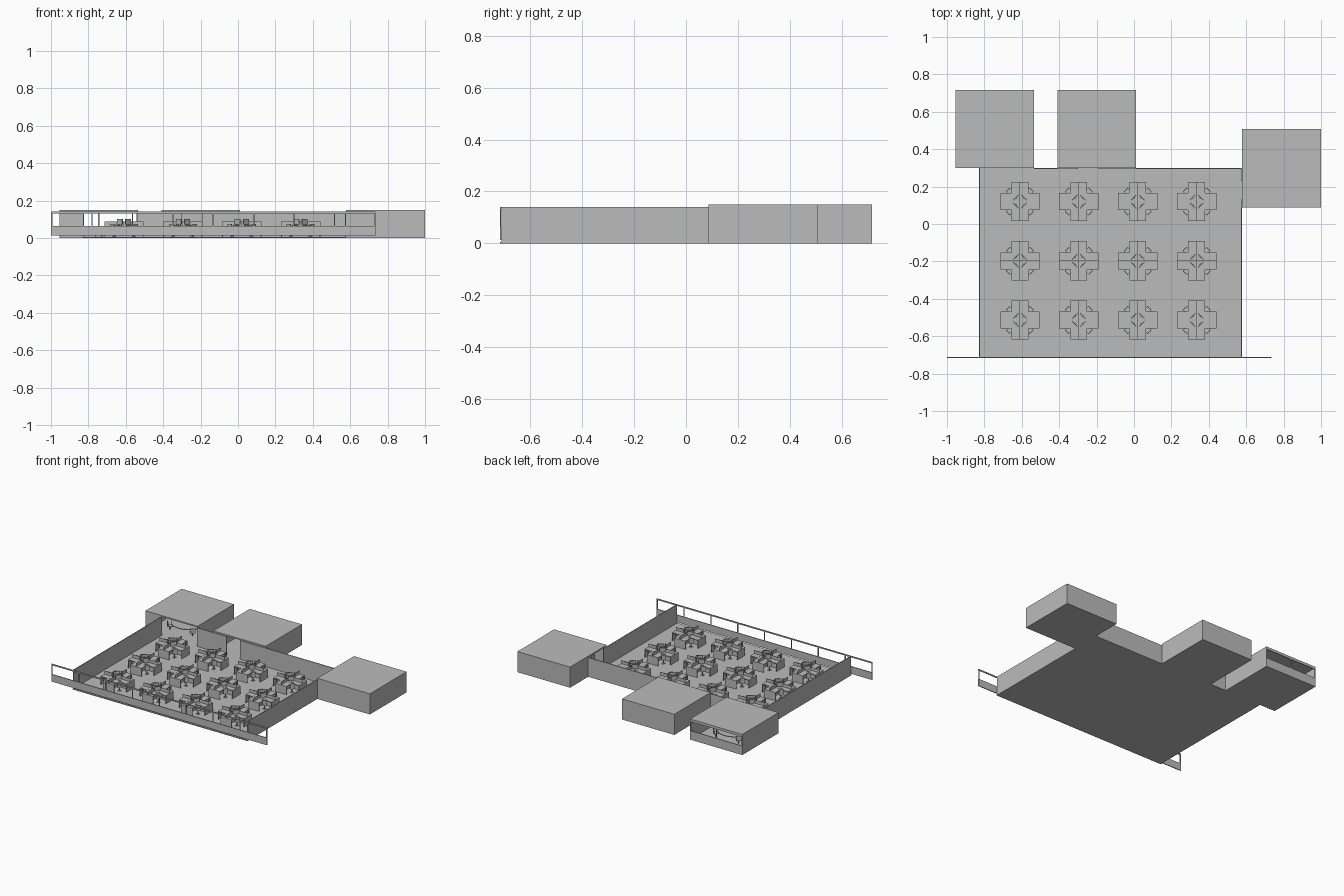
import bpy, bmesh, math
from mathutils import Matrix, Vector

if "Cube" in bpy.data.objects:
    bpy.data.objects.remove(bpy.data.objects["Cube"])

grey = bpy.data.materials.new("plain_grey")
grey.diffuse_color = (0.5, 0.5, 0.5, 1)
grey.use_nodes = True
grey.node_tree.nodes["Principled BSDF"].inputs["Base Color"].default_value = grey.diffuse_color

T = 0.006            # wall thickness
H = 0.14             # wall height
X0, X1, Y0, Y1 = -0.83, 0.577, -0.717, 0.30


def build(name, boxes, xf=Matrix()):
    """One object out of boxes given as (x0, x1, y0, y1, z0, z1)."""
    bm = bmesh.new()
    for x0, x1, y0, y1, z0, z1 in boxes:
        m = Matrix.Translation(((x0 + x1) / 2, (y0 + y1) / 2, (z0 + z1) / 2))
        m = m @ Matrix.Diagonal((x1 - x0, y1 - y0, z1 - z0, 1))
        bmesh.ops.create_cube(bm, size=1, matrix=xf @ m)
    return finish(name, bm)


def finish(name, bm):
    me = bpy.data.meshes.new(name)
    bm.to_mesh(me)
    bm.free()
    me.materials.append(grey)
    ob = bpy.data.objects.new(name, me)
    bpy.context.collection.objects.link(ob)
    return ob


def window_wall(name, x0, x1, y, z0, bays):
    """Sill panel, top rail and evenly spaced mullions with open panes."""
    w = 0.007
    boxes = [(x0, x1, y, y + T, z0, 0.065), (x0, x1, y, y + T, 0.131, H)]
    for i in range(bays + 1):
        x = x0 + (x1 - x0 - w) * i / bays
        boxes.append((x, x + w, y + 0.001, y + T - 0.001, 0.065, 0.131))
    build(name, boxes)


def round_table(name, x, y, r):
    bm = bmesh.new()
    for rad, z, d in ((r, 0.047, 0.005), (0.02, 0.025, 0.04)):
        bmesh.ops.create_cone(bm, cap_ends=True, segments=24, radius1=rad, radius2=rad,
                              depth=d, matrix=Matrix.Translation((x, y, z)))
    finish(name, bm)


# Main hall: floor, side walls, back wall with openings into the rooms
build("hall_floor", [(X0, X1, Y0, Y1, 0, 0.005)])
build("left_wall", [(X0, X0 + T, Y0 + T, Y1, 0.005, H)])
build("right_wall", [(X1 - T, X1, Y0 + T, 0.13, 0.005, H),
                     (X1 - T, X1, 0.23, Y1, 0.005, H)])
build("back_wall", [(-0.535, -0.30, Y1 - T, Y1, 0.005, H),
                    (-0.19, X1 - T, Y1 - T, Y1, 0.005, H)])
window_wall("front_window_wall", -1.0, 0.735, Y0, 0.012, 8)


# Side rooms: floor, roof, and the walls not shared with the hall
def room(name, x0, x1, y0, y1, walls):
    build(name + "_floor", [(x0, x1, y0, y1, 0, 0.005)])
    build(name + "_roof", [(x0, x1, y0, y1, H, 0.15)])
    side = {"left": (x0, x0 + T, y0, y1), "right": (x1 - T, x1, y0, y1),
            "front": (x0, x1, y0, y0 + T), "back": (x0, x1, y1 - T, y1)}
    build(name + "_walls", [side[w] + (0.005, H) for w in walls])


room("left_room", -0.955, -0.535, Y1, 0.717, ("left", "right"))
build("left_room_front_wall", [(-0.955, X0 + T, Y1, Y1 + T, 0.005, H)])
window_wall("left_room_window_wall", -0.955, -0.535, 0.717 - T, 0.005, 2)
room("middle_room", -0.408, 0.012, Y1, 0.717, ("left", "right", "back"))
room("right_room", X1, 1.0, 0.087, 0.508, ("right", "front", "back"))
build("right_room_inner_wall", [(X1, X1 + T, 0.30, 0.508, 0.005, H)])

round_table("left_room_table", -0.745, 0.50, 0.12)


# Left room chairs around the table
for i in range(4):
    a = math.pi / 4 + i * math.pi / 2
    xf = Matrix.Translation((-0.745, 0.50, 0)) @ Matrix.Rotation(a, 4, 'Z')
    build("meeting_chair", [(0.11, 0.145, -0.017, 0.017, 0.03, 0.034),
                            (0.141, 0.145, -0.017, 0.017, 0.034, 0.065),
                            (0.125, 0.13, -0.003, 0.003, 0.005, 0.03)], xf)


# Four-seat desk clusters: plus-shaped desk, dividers, monitors, chairs
def cluster(cx, cy):
    desk, dividers, monitors, chairs = [], [], [], []
    A, W, top = 0.105, 0.045, 0.065
    base = Matrix.Translation((cx, cy, 0))
    build("desk_top", [(-A, A, -W, W, top - 0.006, top),
                       (-W, W, -A, -W, top - 0.006, top),
                       (-W, W, W, A, top - 0.006, top)], base)
    build("desk_divider", [(-A, A, -0.001, 0.001, 0.005, 0.088),
                           (-0.001, 0.001, -A, A, 0.005, 0.088)], base)
    for k in range(4):
        arm = base @ Matrix.Rotation(k * math.pi / 2, 4, 'Z')
        build("desk_end_panel", [(A - 0.004, A, -W, W, 0.005, top - 0.006)], arm)
        d = base @ Matrix.Rotation(math.pi / 4 + k * math.pi / 2, 4, 'Z')
        build("monitor", [(0.028, 0.033, -0.02, 0.02, 0.071, 0.10),
                          (0.024, 0.028, -0.005, 0.005, top, 0.085)], d)
        build("keyboard", [(0.042, 0.052, -0.014, 0.014, top, 0.068)], d)
        build("chair", [(0.06, 0.09, -0.015, 0.015, 0.034, 0.039),
                        (0.087, 0.091, -0.015, 0.015, 0.039, 0.075),
                        (0.073, 0.078, -0.003, 0.003, 0.009, 0.034),
                        (0.062, 0.088, -0.002, 0.002, 0.005, 0.009),
                        (0.074, 0.077, -0.013, 0.013, 0.005, 0.009)], d)


for cx in (-0.61, -0.295, 0.02, 0.335):
    for cy in (0.12, -0.197, -0.513):
        cluster(cx, cy)
